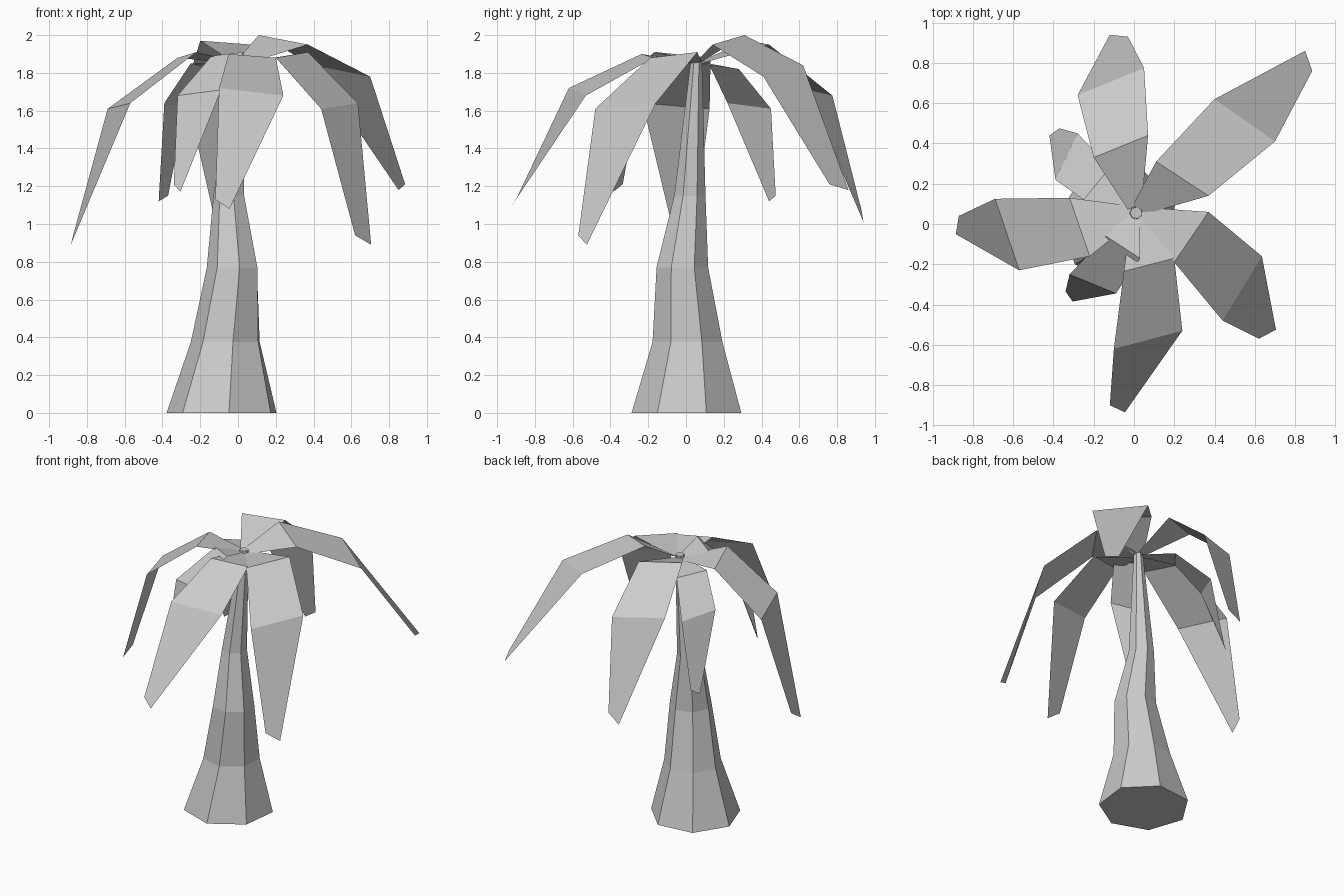
import bpy
import bmesh
from math import cos, sin, radians
from mathutils import Vector


def finish(bm, name):
    bmesh.ops.recalc_face_normals(bm, faces=bm.faces)
    mesh = bpy.data.meshes.new(name)
    bm.to_mesh(mesh)
    bm.free()
    ob = bpy.data.objects.new(name, mesh)
    bpy.context.collection.objects.link(ob)
    return ob


# Trunk: seven-sided rings (x, y, z, radius, start angle), flared at the foot
RINGS = [(-0.08, 0.01, 0, 0.30, 19), (-0.06, 0.01, 0.375, 0.19, 23),
         (-0.025, -0.02, 0.77, 0.14, 27), (-0.045, 0.02, 1.15, 0.085, 27),
         (0.01, 0.055, 1.87, 0.03, 27)]
bm = bmesh.new()
loops = []
for x, y, z, r, a in RINGS:
    angles = [radians(a + 360 * i / 7) for i in range(7)]
    loops.append([bm.verts.new((x + r * cos(t), y + r * sin(t), z)) for t in angles])
for low, high in zip(loops, loops[1:]):
    for i in range(7):
        j = (i + 1) % 7
        bm.faces.new((low[i], low[j], high[j], high[i]))
bm.faces.new(loops[0][::-1])
bm.faces.new(loops[-1])
finish(bm, "trunk")

# Fronds: thin strips of three bent segments, narrow where they join the crown
CROWN = Vector((0.01, 0.06, 1.85))


def frond(name, *rows):
    a, b = Vector(rows[0][0]), Vector(rows[0][1])
    mid = CROWN + ((a + b) / 2 - CROWN) * 0.08
    half = (b - a) * 0.13
    rows = [(mid - half, mid + half), *rows]
    bm = bmesh.new()
    pairs = [[bm.verts.new(p) for p in row] for row in rows]
    for (l0, r0), (l1, r1) in zip(pairs, pairs[1:]):
        bm.faces.new((l0, r0, r1, l1))
    ob = finish(bm, name)
    # every strip should face the sky
    if sum(p.normal.z * p.area for p in ob.data.polygons) < 0:
        ob.data.flip_normals()


frond("frond_back_right",
      ((0.11, 0.31, 2.0), (0.37, 0.14, 1.95)),
      ((0.40, 0.62, 1.84), (0.70, 0.41, 1.78)),
      ((0.85, 0.86, 1.18), (0.885, 0.76, 1.21)))
frond("frond_front_right",
      ((0.37, 0.06, 1.91), (0.20, -0.19, 1.88)),
      ((0.635, -0.16, 1.64), (0.44, -0.48, 1.61)),
      ((0.705, -0.525, 0.89), (0.62, -0.57, 0.94)))
frond("frond_front",
      ((0.20, -0.17, 1.88), (-0.05, -0.235, 1.90)),
      ((0.24, -0.53, 1.68), (-0.10, -0.62, 1.72)),
      ((-0.045, -0.935, 1.08), (-0.12, -0.90, 1.13)))
frond("frond_left",
      ((-0.22, -0.16, 1.91), (-0.32, 0.13, 1.88)),
      ((-0.57, -0.23, 1.64), (-0.69, 0.125, 1.61)),
      ((-0.885, -0.05, 0.89), (-0.87, 0.04, 0.95)))
frond("frond_back",
      ((-0.20, 0.33, 1.97), (0.07, 0.44, 1.95)),
      ((-0.28, 0.64, 1.71), (0.05, 0.775, 1.68)),
      ((-0.12, 0.94, 1.01), (-0.03, 0.93, 1.07)))
frond("small_frond_back_left",
      ((-0.25, 0.12, 1.85), (-0.12, 0.28, 1.82)),
      ((-0.39, 0.22, 1.64), (-0.28, 0.45, 1.61)),
      ((-0.42, 0.44, 1.12), (-0.37, 0.475, 1.15)))
frond("small_frond_front_left",
      ((0.03, -0.17, 1.91), (-0.14, -0.06, 1.89)),
      ((-0.09, -0.345, 1.71), (-0.32, -0.25, 1.68)),
      ((-0.305, -0.385, 1.17), (-0.34, -0.335, 1.21)))
